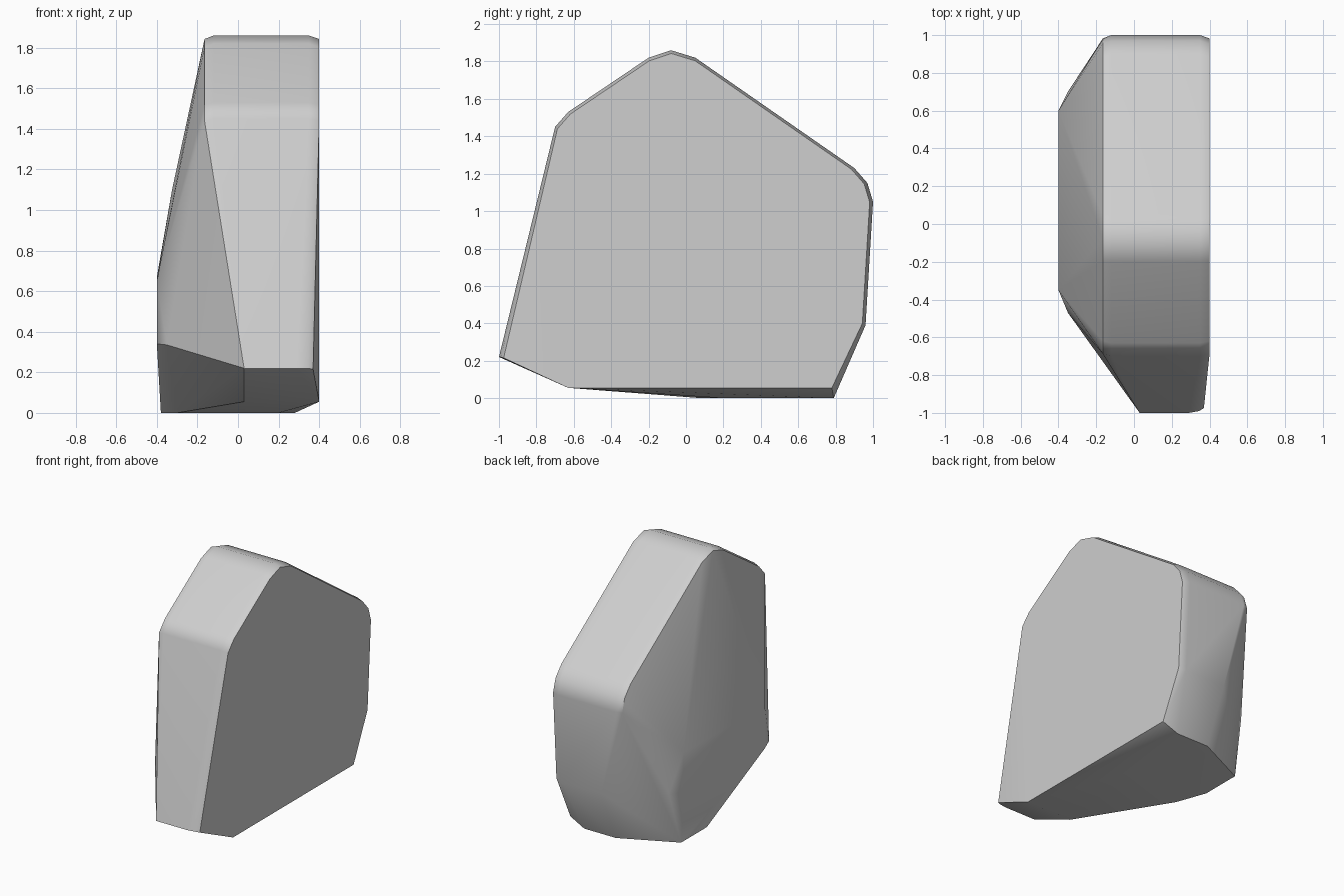
import bpy
import bmesh
import math

old = bpy.data.objects.get("Cube")
if old:
    bpy.data.objects.remove(old, do_unlink=True)

# Single stone colour
stone = bpy.data.materials.new("stone_grey")
stone.use_nodes = True
grey = (0.62, 0.62, 0.62, 1.0)
stone.diffuse_color = grey
stone.node_tree.nodes["Principled BSDF"].inputs["Base Color"].default_value = grey

# Slab outline in (y, z), from the front shoulder over the peak to the back
shoulders = [(-0.70, 1.45), (-0.63, 1.53), (-0.2, 1.82), (-0.08, 1.86),
             (0.05, 1.82), (0.90, 1.23), (0.97, 1.15), (1.0, 1.05)]
foot, heel = (-1.0, 0.22), (0.96, 0.39)


def ring(x, outline, scale=1.0):
    """Place an outline at x, shrunk toward the middle of the slab."""
    return [(x, y * scale, 0.9 + (z - 0.9) * scale) for y, z in outline]


points = []
# Flat face with a narrow bevelled rim
points += ring(0.4, shoulders + [heel], 0.982)
points += ring(0.35, shoulders + [heel])
points += [(0.37, -0.975, 0.215), (0.345, -0.99, 0.22),
           (0.4, -0.63, 0.055), (0.4, 0.78, 0.055)]
# Opposite rim of the slab, tapering inward at foot and heel
points += ring(-0.12, shoulders)
points += ring(-0.165, shoulders, 0.982)
points += [(x, *foot) for x in (0.03, 0.29)]
points += [(0.02, *heel), (0.03, -0.63, 0.055)]
# Bulging side
points += [(-0.4, -0.35, 0.65), (-0.4, -0.35, 0.34), (-0.35, -0.47, 0.335),
           (-0.4, 0.6, 0.67), (-0.4, 0.6, 0.37), (-0.35, 0.7, 0.39),
           (-0.325, 0.1, 1.1)]
# Flat underside
points += [(-0.38, 0.6, 0), (-0.38, 0.3, 0), (-0.3, 0.08, 0),
           (0.2, 0.2, 0), (0.28, 0.79, 0), (0.02, 0.79, 0)]

# Wrap the points in a convex skin
bm = bmesh.new()
for p in points:
    bm.verts.new(p)
hull = bmesh.ops.convex_hull(bm, input=bm.verts[:])
unused = {g for g in hull["geom_interior"] + hull["geom_unused"]
          if isinstance(g, bmesh.types.BMVert)}
bmesh.ops.delete(bm, geom=list(unused), context="VERTS")
bmesh.ops.dissolve_limit(bm, angle_limit=math.radians(1.5),
                         verts=bm.verts[:], edges=bm.edges[:])
bmesh.ops.recalc_face_normals(bm, faces=bm.faces[:])
mesh = bpy.data.meshes.new("boulder")
bm.to_mesh(mesh)
bm.free()
mesh.materials.append(stone)

boulder = bpy.data.objects.new("boulder", mesh)
bpy.context.collection.objects.link(boulder)
bpy.ops.object.select_all(action="DESELECT")
boulder.select_set(True)
bpy.context.view_layer.objects.active = boulder
bpy.ops.object.shade_smooth_by_angle(angle=math.radians(35))

# Keep the broad faces flat while the rims shade softly
soften = boulder.modifiers.new("soft_rims", "WEIGHTED_NORMAL")
soften.keep_sharp = True
